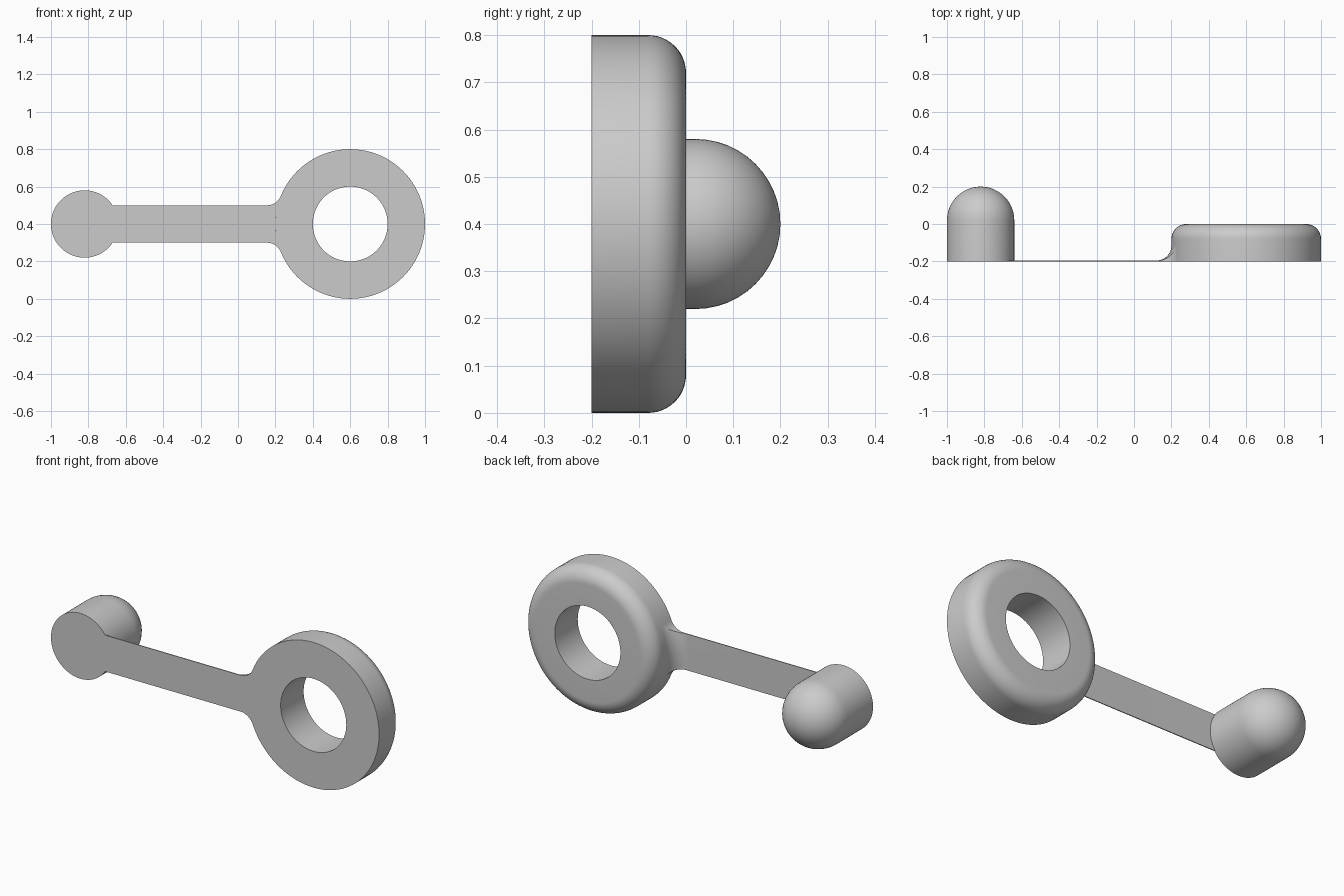
import bpy, bmesh, math
from mathutils import Vector

cube = bpy.data.objects.get("Cube")
if cube:
    bpy.data.objects.remove(cube, do_unlink=True)

GREY = (0.6, 0.6, 0.6, 1)
mat = bpy.data.materials.new("plain grey")
mat.use_nodes = True
mat.diffuse_color = GREY
mat.node_tree.nodes["Principled BSDF"].inputs["Base Color"].default_value = GREY

MID = 0.4            # height of the centre line
FRONT = -0.2         # flat front plane
RING_X, RING_R, HOLE_R = 0.6, 0.4, 0.2
PEG_X, PEG_R = -0.82, 0.18
HALF, THICK, FILLET = 0.1, 0.005, 0.08
STEPS = 12


def finish(name, bm):
    bmesh.ops.remove_doubles(bm, verts=bm.verts, dist=1e-5)
    bmesh.ops.recalc_face_normals(bm, faces=bm.faces)
    mesh = bpy.data.meshes.new(name)
    bm.to_mesh(mesh)
    bm.free()
    mesh.materials.append(mat)
    obj = bpy.data.objects.new(name, mesh)
    bpy.context.collection.objects.link(obj)
    bpy.ops.object.select_all(action='DESELECT')
    obj.select_set(True)
    bpy.context.view_layer.objects.active = obj
    bpy.ops.object.shade_smooth_by_angle(angle=math.radians(35))
    return obj


def lathe(name, x, profile, closed):
    """Turn a (radius, y) profile about the front-to-back axis at x."""
    bm = bmesh.new()
    verts = [bm.verts.new((x + r, y, MID)) for r, y in profile]
    edges = [bm.edges.new(pair) for pair in zip(verts, verts[1:])]
    if closed:
        edges.append(bm.edges.new((verts[-1], verts[0])))
    bmesh.ops.spin(bm, geom=verts + edges, cent=(x, 0, MID), axis=(0, 1, 0),
                   angle=math.tau, steps=96, use_merge=True)
    return finish(name, bm)


def arc(cx, cy, r):
    """Quarter turn from outward to backward."""
    turns = [math.pi / 2 * i / STEPS for i in range(STEPS + 1)]
    return [(cx + r * math.cos(a), cy + r * math.sin(a)) for a in turns]


# Ring with a rounded outer back edge
lathe("ring", RING_X, [(HOLE_R, FRONT), (RING_R, FRONT)]
      + arc(RING_R - FILLET, -FILLET, FILLET) + [(HOLE_R, 0)], True)

# Domed peg
lathe("peg", PEG_X, [(0, FRONT), (PEG_R, FRONT)] + arc(0, 0.02, PEG_R), False)


def half_angle(r):
    """Half the strap's spread about the ring centre, flaring near the ring."""
    reach = RING_R + FILLET
    rise = HALF + FILLET
    run = math.sqrt(reach ** 2 - rise ** 2)
    if r >= math.hypot(run, HALF):
        return math.asin(HALF / r)
    cos_d = (r * r + reach ** 2 - FILLET ** 2) / (2 * r * reach)
    return math.atan2(rise, run) - math.acos(min(1, cos_d))


# Thin strap that sweeps up into the ring wall
sections = []
across = [-1 + 2 * j / STEPS for j in range(STEPS + 1)]
for i in range(2 * STEPS + 1):
    a = math.pi / 2 * i / (2 * STEPS)
    r = RING_R + FILLET * (1 - math.cos(a))
    top = FRONT + THICK + FILLET * (1 - math.sin(a))
    spread = half_angle(r)
    sections.append([(RING_X - r * math.cos(spread * s), top,
                      MID + r * math.sin(spread * s)) for s in across])
sections.append([(PEG_X + math.sqrt(PEG_R ** 2 - (HALF * s) ** 2),
                  FRONT + THICK, MID + HALF * s) for s in across])

bm = bmesh.new()
back = [[bm.verts.new(p) for p in row] for row in sections]
front = [[bm.verts.new((x, FRONT, z)) for x, y, z in row] for row in sections]
for i in range(len(sections) - 1):
    for grid in (back, front):
        for j in range(STEPS):
            bm.faces.new((grid[i][j], grid[i][j + 1],
                          grid[i + 1][j + 1], grid[i + 1][j]))
    for j in (0, STEPS):
        bm.faces.new((back[i][j], back[i + 1][j], front[i + 1][j], front[i][j]))
for i in (0, -1):
    for j in range(STEPS):
        bm.faces.new((back[i][j], back[i][j + 1], front[i][j + 1], front[i][j]))
finish("strap", bm)
